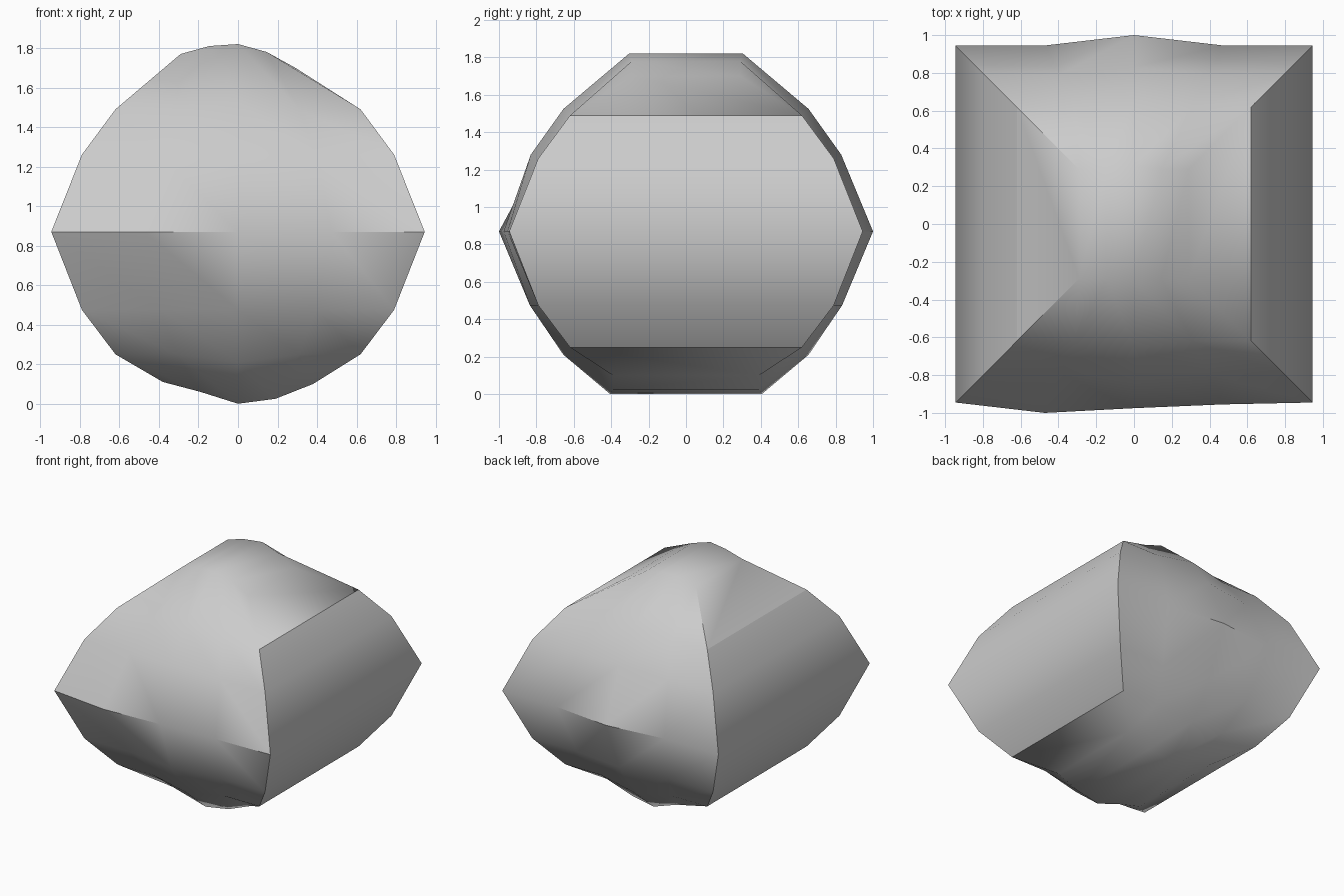
import bpy, bmesh
from math import radians

if "Cube" in bpy.data.objects:
    bpy.data.objects.remove(bpy.data.objects["Cube"])

# rows from top to bottom: z of each column (left to right), x and y half widths
FRAC = (-1, -0.5, 0, 0.5, 1)
rows = [
    (0.29, 0.29, (1.77, 1.81, 1.82, 1.78, 1.70)),
    (0.62, 0.62, (1.49, 1.49, 1.525, 1.49, 1.49)),
    (0.79, 0.79, (1.26, 1.26, 1.28, 1.26, 1.26)),
    (0.945, 0.945, (0.87,) * 5),
    (0.79, 0.79, (0.475,) * 5),
    (0.62, 0.62, (0.25, 0.25, 0.21, 0.25, 0.25)),
    (0.38, 0.39, (0.11, 0.06, 0.0, 0.025, 0.10)),
]
center_bulge = (0.015, 0.035, 0.04, 0.055, 0.045, 0.035, 0.015)
front_belt = (0, 0.055, 0.03, 0.01, 0)   # uneven waist line on the front

bm = bmesh.new()


def wall(side):
    """Grid of vertices for the front (-1) or back (+1) bulging wall."""
    grid = []
    for r, (hx, hy, zs) in enumerate(rows):
        line = []
        for c, f in enumerate(FRAC):
            bulge = center_bulge[r] if c == 2 else 0
            if side < 0 and r == 3:
                bulge = front_belt[c]
            line.append(bm.verts.new((hx * f, side * (hy + bulge), zs[c])))
        grid.append(line)
    for a, b in zip(grid, grid[1:]):
        for c in range(4):
            bm.faces.new((a[c], a[c + 1], b[c + 1], b[c]))
    return grid


front, back = wall(-1), wall(1)
hard = set()

# left and right walls, with hard bands above and below
for c in (0, 4):
    for r in range(6):
        bm.faces.new((front[r][c], front[r + 1][c], back[r + 1][c], back[r][c]))
    for r in (1, 5):
        hard.add(bm.edges.get((front[r][c], back[r][c])))

# top ridge and bottom keel
for r in (0, 6):
    for c in range(4):
        bm.faces.new((front[r][c], front[r][c + 1], back[r][c + 1], back[r][c]))

bmesh.ops.recalc_face_normals(bm, faces=bm.faces)
for f in bm.faces:
    f.smooth = True
for e in bm.edges:
    e.smooth = e not in hard and e.calc_face_angle(0) < radians(44)

mesh = bpy.data.meshes.new("boulder")
bm.to_mesh(mesh)
bm.free()
bpy.context.collection.objects.link(bpy.data.objects.new("boulder", mesh))
